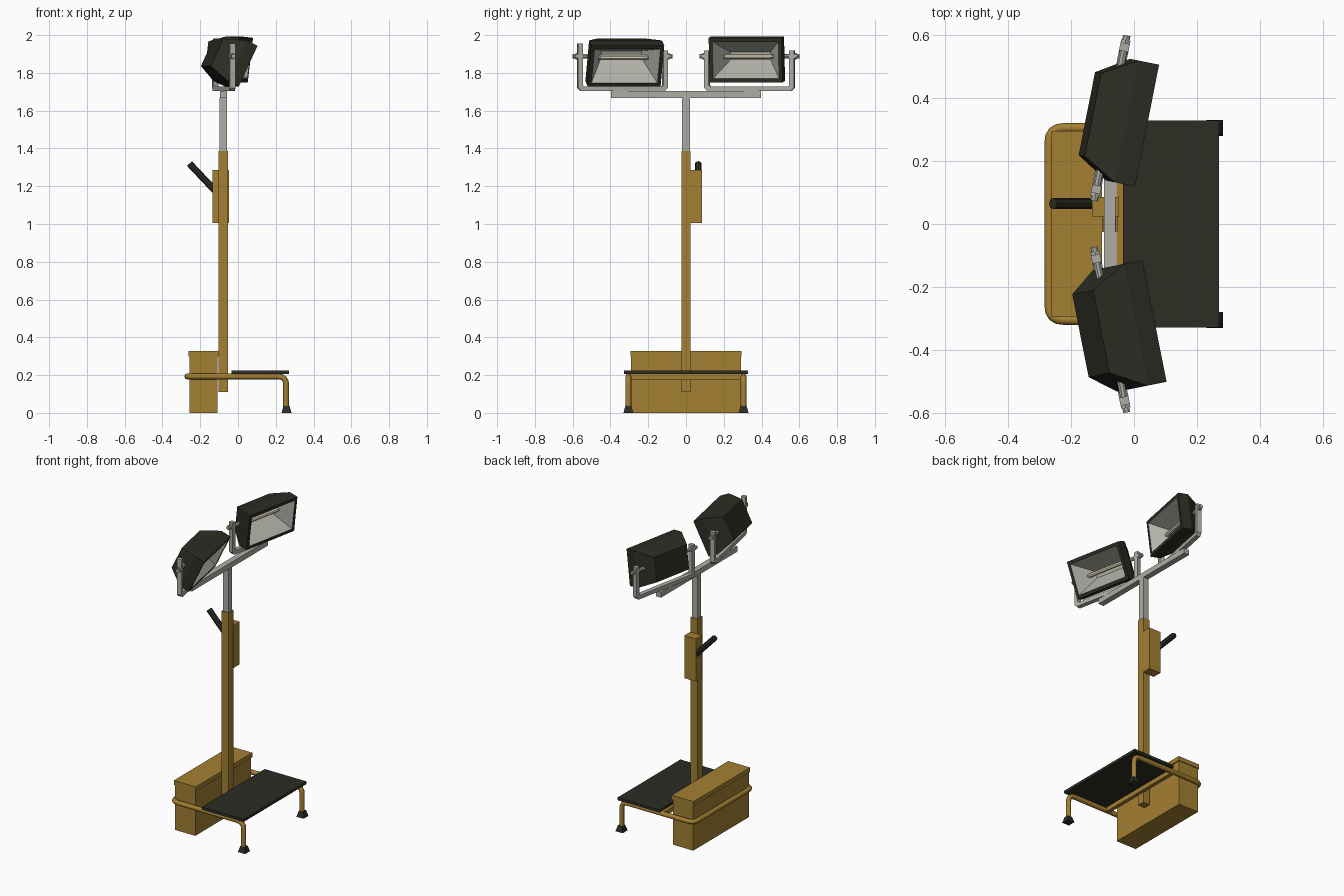
import bpy, bmesh, math
from mathutils import Matrix, Vector

if "Cube" in bpy.data.objects:
    bpy.data.objects.remove(bpy.data.objects["Cube"])


def material(name, rgb):
    m = bpy.data.materials.new(name)
    m.diffuse_color = (*rgb, 1)
    m.use_nodes = True
    m.node_tree.nodes["Principled BSDF"].inputs["Base Color"].default_value = m.diffuse_color
    return m


YELLOW = material("ochre paint", (0.37, 0.215, 0.032))
DARK = material("dark rubber", (0.026, 0.026, 0.018))
STEEL = material("grey steel", (0.42, 0.42, 0.38))
REFLECT = material("reflector grey", (0.46, 0.46, 0.41))
CREAM = material("bulb cream", (0.74, 0.68, 0.50))


def finish(name, bm, mats, matrix=Matrix()):
    bmesh.ops.recalc_face_normals(bm, faces=bm.faces)
    me = bpy.data.meshes.new(name)
    bm.to_mesh(me)
    bm.free()
    me.transform(matrix)
    for m in mats:
        me.materials.append(m)
    ob = bpy.data.objects.new(name, me)
    bpy.context.collection.objects.link(ob)
    return ob


def box(name, x, y, z, mat, matrix=Matrix(), taper=1.0):
    """Box from (min, max) ranges; taper scales the top."""
    bm = bmesh.new()
    bmesh.ops.create_cube(bm, size=1)
    for v in bm.verts:
        s = taper if v.co.z > 0 else 1
        v.co = ((x[0] + x[1]) / 2 + v.co.x * s * (x[1] - x[0]),
                (y[0] + y[1]) / 2 + v.co.y * s * (y[1] - y[0]),
                (z[0] + z[1]) / 2 + v.co.z * (z[1] - z[0]))
    return finish(name, bm, [mat], matrix)


def rod(name, a, b, r, mat, matrix=Matrix(), sides=8):
    a, b = Vector(a), Vector(b)
    bm = bmesh.new()
    bmesh.ops.create_cone(bm, cap_ends=True, segments=sides, radius1=r, radius2=r, depth=(b - a).length)
    turn = (b - a).to_track_quat('Z', 'Y').to_matrix().to_4x4()
    return finish(name, bm, [mat], matrix @ Matrix.Translation((a + b) / 2) @ turn)


def rounded(points, radius, steps=4):
    """Replace inner path corners by small curves."""
    pts = [Vector(p) for p in points]
    out = [pts[0]]
    for p, c, n in zip(pts, pts[1:], pts[2:]):
        a = c + (p - c).normalized() * radius
        b = c + (n - c).normalized() * radius
        for i in range(steps + 1):
            t = i / steps
            out.append(a * (1 - t) ** 2 + c * 2 * t * (1 - t) + b * t * t)
    return out + [pts[-1]]


def tube(name, points, r, mat):
    cu = bpy.data.curves.new(name, 'CURVE')
    cu.dimensions = '3D'
    cu.bevel_depth, cu.bevel_resolution, cu.use_fill_caps = r, 2, True
    sp = cu.splines.new('POLY')
    sp.points.add(len(points) - 1)
    for q, p in zip(sp.points, points):
        q.co = (*p, 1)
    cu.materials.append(mat)
    ob = bpy.data.objects.new(name, cu)
    bpy.context.collection.objects.link(ob)


# Base: battery box, lid, bent tube frame, platform, feet
box("battery_box", (-0.256, -0.109), (-0.29, 0.29), (0, 0.30), YELLOW)
box("battery_lid", (-0.262, -0.102), (-0.295, 0.295), (0.298, 0.327), YELLOW)
W, Z = 0.305, 0.193
tube("base_frame", rounded([(0.255, -W, 0.03), (0.255, -W, Z), (-0.269, -W, Z),
                            (-0.269, W, Z), (0.255, W, Z), (0.255, W, 0.03)], 0.045), 0.0155, YELLOW)
box("frame_crossbar", (-0.056, -0.031), (-W, W), (0.178, 0.208), YELLOW)
box("platform", (-0.035, 0.27), (-0.328, 0.328), (0.207, 0.225), DARK)
for s, side in ((-1, "front"), (1, "back")):
    box("foot_" + side, (0.231, 0.283), (s * W - 0.026, s * W + 0.026), (0, 0.037), DARK, taper=0.62)

# Mast with telescoping section and lamp crossbar
MX = -0.077
box("mast_outer", (MX - 0.025, MX + 0.025), (-0.025, 0.025), (0.11, 1.386), YELLOW)
box("mast_inner", (MX - 0.02, MX + 0.02), (-0.02, 0.02), (1.38, 1.67), STEEL)
box("lamp_crossbar", (MX - 0.019, MX + 0.019), (-0.398, 0.398), (1.668, 1.703), STEEL)

# Winch box and handle
box("winch_box", (-0.134, -0.048), (0.024, 0.086), (1.005, 1.287), YELLOW)
rod("winch_handle", (-0.12, 0.065, 1.175), (-0.257, 0.065, 1.32), 0.018, DARK)


def lamp_housing(name, matrix):
    """Rings of rectangles: back, shoulder, front rim, opening, reflector floor."""
    rings = [(-0.066, 0.134, -0.088, 0.072), (0.04, 0.197, -0.126, 0.111),
             (0.106, 0.197, -0.126, 0.111), (0.106, 0.178, -0.106, 0.091),
             (-0.03, 0.108, -0.022, 0.018)]
    bm = bmesh.new()
    loops = [[bm.verts.new((u, y, w)) for y, w in ((-h, lo), (h, lo), (h, hi), (-h, hi))]
             for u, h, lo, hi in rings]
    bm.faces.new(loops[0])
    for k, (a, b) in enumerate(zip(loops, loops[1:])):
        for i in range(4):
            j = (i + 1) % 4
            bm.faces.new((a[i], a[j], b[j], b[i])).material_index = int(k == 3)
    bm.faces.new(loops[-1]).material_index = 1
    finish(name, bm, [DARK, REFLECT], matrix)


def bracket(name, matrix, outer, tall):
    """U-shaped yoke profile with chamfered lower corners, extruded in depth."""
    a, t, c, lo = 0.243, 0.026, 0.018, -0.185
    left, right = (tall, 0.03) if outer < 0 else (0.03, tall)
    prof = [(-a, left), (-a, lo + c), (-a + c, lo), (a - c, lo), (a, lo + c), (a, right),
            (a - t, right), (a - t, lo + t + 0.006), (a - t - 0.006, lo + t),
            (-a + t + 0.006, lo + t), (-a + t, lo + t + 0.006), (-a + t, left)]
    bm = bmesh.new()
    f = bm.faces.new([bm.verts.new((-0.015, y, z)) for y, z in prof])
    ext = bmesh.ops.extrude_face_region(bm, geom=[f])
    bmesh.ops.translate(bm, vec=(0.03, 0, 0),
                        verts=[v for v in ext["geom"] if isinstance(v, bmesh.types.BMVert)])
    finish(name, bm, [STEEL], matrix)


# Two floodlights, turned inward and tilted differently
for s, side, tilt, tall in ((-1, "front", 25, 0.067), (1, "back", 7, 0.03)):
    base = Matrix.Translation((-0.075, s * 0.336, 1.888)) @ Matrix.Rotation(math.radians(-s * 11.2), 4, 'Z')
    tilted = base @ Matrix.Rotation(math.radians(tilt), 4, 'Y')
    lamp_housing("lamp_housing_" + side, tilted)
    bracket("lamp_bracket_" + side, base, s, tall)
    rod("lamp_bulb_" + side, (0.015, -0.125, 0), (0.015, 0.125, 0), 0.013, CREAM, tilted)
    for e, end in ((-1, "a"), (1, "b")):
        rod(f"bulb_holder_{side}_{end}", (0.015, e * 0.123, 0), (0.015, e * 0.15, 0), 0.011, STEEL, tilted)
        rod(f"lamp_pivot_{side}_{end}", (0, e * 0.15, 0), (0, e * 0.268, 0), 0.012, STEEL, tilted)
        rod(f"pivot_nut_{side}_{end}", (0, e * 0.243, 0), (0, e * 0.253, 0), 0.017, STEEL, base, 6)
